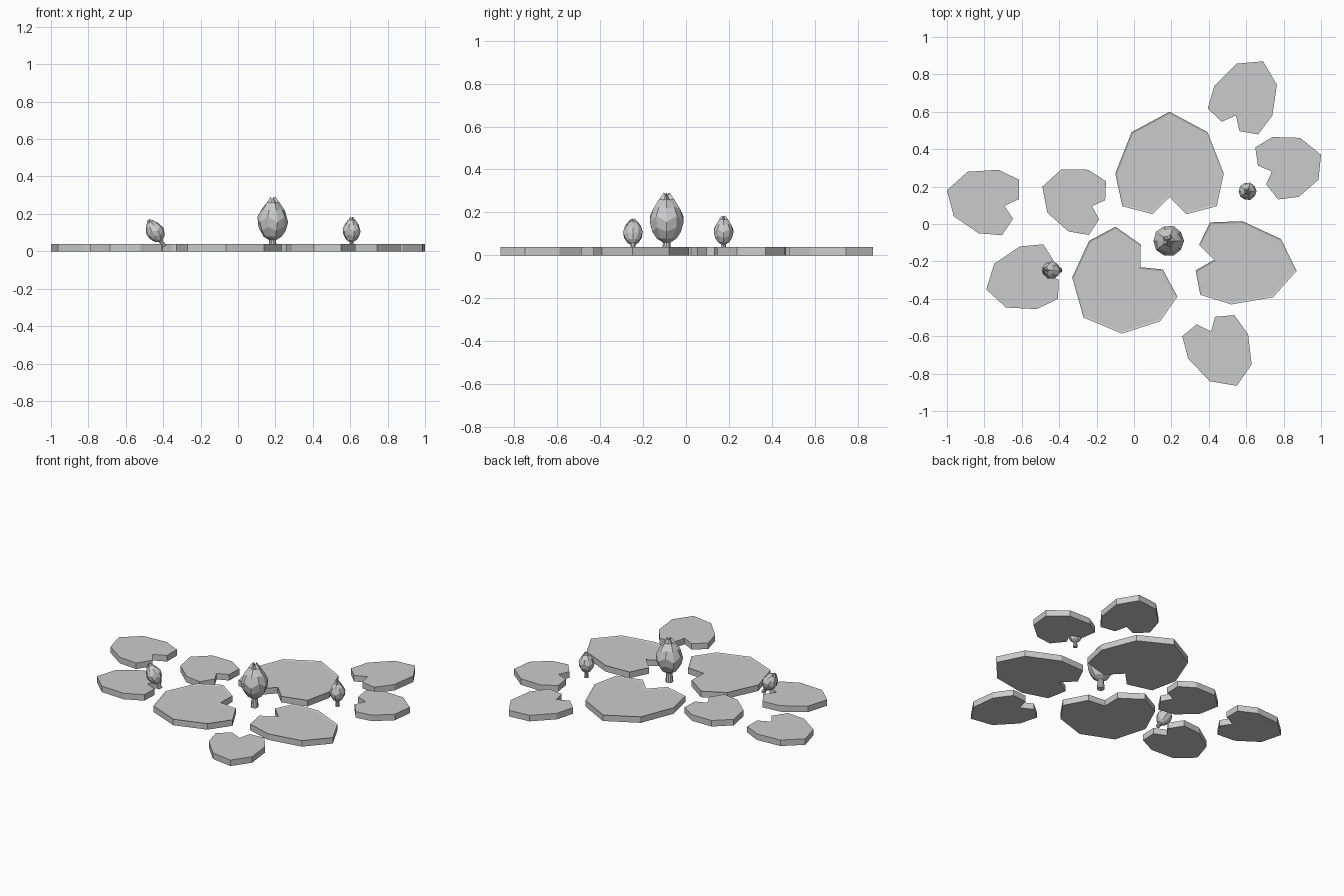
import bpy, bmesh, math
from mathutils import Vector, Matrix

if "Cube" in bpy.data.objects:
    bpy.data.objects.remove(bpy.data.objects["Cube"])

PAD_H = 0.04

# Half outline of a notched lily pad: tip -> widest side -> notch
HALF = [(0, 1), (0.70, 0.67), (1, 0), (0.87, -0.53), (0.31, -0.66), (0, -0.38)]
OUTLINE = HALF + [(-x, y) for x, y in HALF[-2:0:-1]]


def finish(bm, name):
    bmesh.ops.recalc_face_normals(bm, faces=bm.faces[:])
    mesh = bpy.data.meshes.new(name)
    bm.to_mesh(mesh)
    bm.free()
    ob = bpy.data.objects.new(name, mesh)
    bpy.context.collection.objects.link(ob)
    return ob


def lily_pad(name, tip, side_a, side_b, rim):
    """Stretch the shared outline so it meets the tip and both side corners."""
    tip, a, b = Vector(tip), Vector(side_a), Vector(side_b)
    mid = (a + b) / 2
    u, v = (a - b) / 2, tip - mid
    bm = bmesh.new()
    pts = [mid + u * x + v * y for x, y in OUTLINE]
    base = bm.faces.new([bm.verts.new((p.x, p.y, 0)) for p in pts])
    ext = bmesh.ops.extrude_face_region(bm, geom=[base], use_keep_orig=True)
    for el in ext["geom"]:
        if isinstance(el, bmesh.types.BMVert):
            el.co.z = PAD_H
    bmesh.ops.recalc_face_normals(bm, faces=bm.faces[:])
    if rim:
        # thin raised lip around the big pads
        top = max(bm.faces, key=lambda f: f.calc_center_median().z)
        bmesh.ops.inset_region(bm, faces=[top], thickness=0.01, depth=-0.004,
                               use_even_offset=True)
    return finish(bm, name)


def bud(name, base, size, lean):
    """Closed flower bud on a short stem; alternate columns form the petals."""
    n = 10
    # (radius, z) for petal ridge columns and for valley columns
    rings = [((0.024, 0), (0.024, 0)),
             ((0.018, 0.06), (0.018, 0.06)),
             ((0.048, 0.078), (0.048, 0.078)),
             ((0.070, 0.110), (0.076, 0.130)),
             ((0.083, 0.155), (0.081, 0.185)),
             ((0.066, 0.217), (0.060, 0.225)),
             ((0.036, 0.262), (0.025, 0.258)),
             ((0.014, 0.292), (0.008, 0.275))]
    bm = bmesh.new()
    loops = []
    for pair in rings:
        loop = []
        for i in range(n):
            r, z = pair[i % 2]
            t = 2 * math.pi * i / n
            loop.append(bm.verts.new((r * math.cos(t), r * math.sin(t), z)))
        loops.append(loop)
    for lo, hi in zip(loops, loops[1:]):
        for i in range(n):
            j = (i + 1) % n
            bm.faces.new((lo[i], lo[j], hi[j], hi[i]))
    bm.faces.new(loops[0])
    centre = bm.verts.new((0, 0, 0.272))
    for i in range(n):
        bm.faces.new((loops[-1][i], loops[-1][(i + 1) % n], centre))
    m = (Matrix.Translation(base) @ Matrix.Rotation(math.radians(lean), 4, 'Y')
         @ Matrix.Scale(size, 4))
    bm.transform(m)
    return finish(bm, name)


# Large rimmed pads: tip, two side corners
for i, p in enumerate([((0.19, 0.60), (0.48, 0.27), (-0.10, 0.27)),
                       ((-0.27, -0.50), (0.14, -0.52), (-0.24, -0.09)),
                       ((0.87, -0.25), (0.52, -0.43), (0.58, 0.015))]):
    lily_pad(f"large_lily_pad_{i + 1}", *p, True)

# Small flat pads
for i, p in enumerate([((0.69, 0.87), (0.43, 0.74), (0.74, 0.58)),
                       ((1.0, 0.37), (0.88, 0.145), (0.74, 0.465)),
                       ((0.55, -0.865), (0.29, -0.72), (0.61, -0.59)),
                       ((-1.0, 0.18), (-0.83, -0.05), (-0.725, 0.29)),
                       ((-0.49, 0.20), (-0.35, -0.04), (-0.245, 0.29)),
                       ((-0.79, -0.35), (-0.61, -0.12), (-0.52, -0.455))]):
    lily_pad(f"small_lily_pad_{i + 1}", *p, False)

# Flower buds: one large, one small, one small and leaning
bud("large_flower_bud", (0.185, -0.09, 0), 1.0, 0)
bud("small_flower_bud", (0.607, 0.175, 0.016), 0.58, 0)
bud("leaning_flower_bud", (-0.395, -0.247, 0.025), 0.58, -31)
